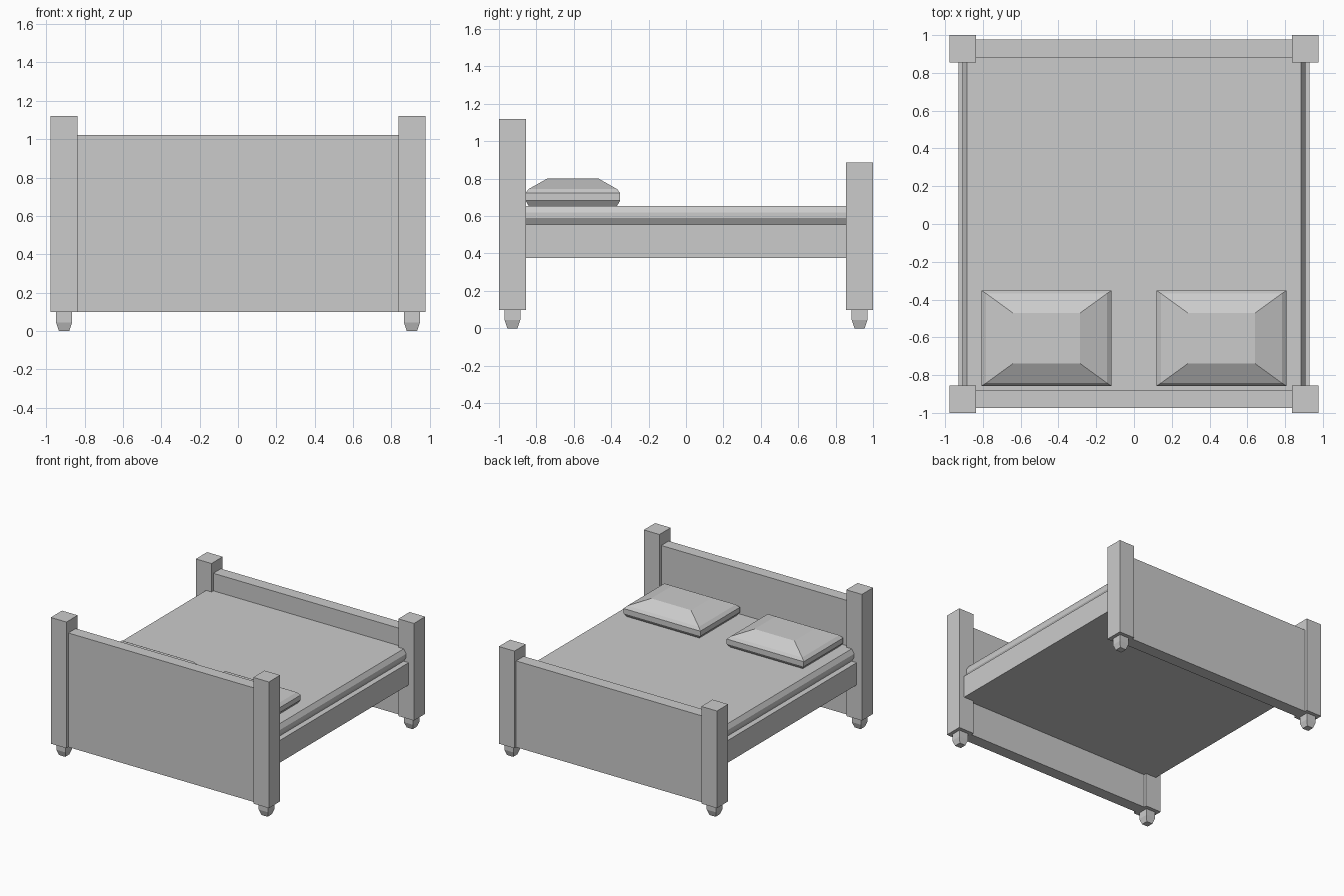
import bpy, bmesh

if "Cube" in bpy.data.objects:
    bpy.data.objects.remove(bpy.data.objects["Cube"])

mat = bpy.data.materials.new("light grey")
mat.diffuse_color = (0.6, 0.6, 0.6, 1)
mat.use_nodes = True
mat.node_tree.nodes["Principled BSDF"].inputs["Base Color"].default_value = mat.diffuse_color


def finish(bm, name):
    bmesh.ops.recalc_face_normals(bm, faces=bm.faces)
    me = bpy.data.meshes.new(name)
    bm.to_mesh(me)
    bm.free()
    me.materials.append(mat)
    ob = bpy.data.objects.new(name, me)
    bpy.context.collection.objects.link(ob)
    return ob


def stack(name, cx, cy, rings):
    """Loft rectangular rings given as (half_x, half_y, z)."""
    bm = bmesh.new()
    loops = [[bm.verts.new((cx + sx * hx, cy + sy * hy, z))
              for sx, sy in ((-1, -1), (1, -1), (1, 1), (-1, 1))]
             for hx, hy, z in rings]
    for a, b in zip(loops, loops[1:]):
        for i in range(4):
            j = (i + 1) % 4
            bm.faces.new((a[i], a[j], b[j], b[i]))
    bm.faces.new(loops[0][::-1])
    bm.faces.new(loops[-1])
    return finish(bm, name)


def box(name, x0, x1, y0, y1, z0, z1):
    hx, hy = (x1 - x0) / 2, (y1 - y0) / 2
    return stack(name, (x0 + x1) / 2, (y0 + y1) / 2, [(hx, hy, z0), (hx, hy, z1)])


# Corner posts with tapered feet
for sx in (-1, 1):
    for sy, top, label in ((-1, 1.12, "head"), (1, 0.885, "foot")):
        cx, cy = sx * 0.907, sy * 0.928
        stack(f"{label}_post", cx, cy, [(0.07, 0.072, 0.098), (0.07, 0.072, top)])
        stack(f"{label}_post_foot", cx, cy,
              [(0.027, 0.027, 0), (0.042, 0.042, 0.045), (0.042, 0.042, 0.1)])

# End boards
box("headboard", -0.84, 0.84, -0.975, -0.88, 0.098, 1.022)
box("footboard", -0.84, 0.84, 0.88, 0.978, 0.098, 0.797)

# Bed base and mattress with bevelled long sides
box("bed_base", -0.93, 0.93, -0.88, 0.88, 0.375, 0.555)
stack("mattress", 0, 0, [(0.885, 0.88, 0.555), (0.907, 0.88, 0.59),
                         (0.907, 0.88, 0.62), (0.885, 0.88, 0.655)])

# Pillows
for sx in (-1, 1):
    stack("pillow", sx * 0.463, -0.605,
          [(0.325, 0.236, 0.655), (0.345, 0.253, 0.682), (0.345, 0.253, 0.722),
           (0.32, 0.237, 0.744), (0.178, 0.134, 0.802)])
